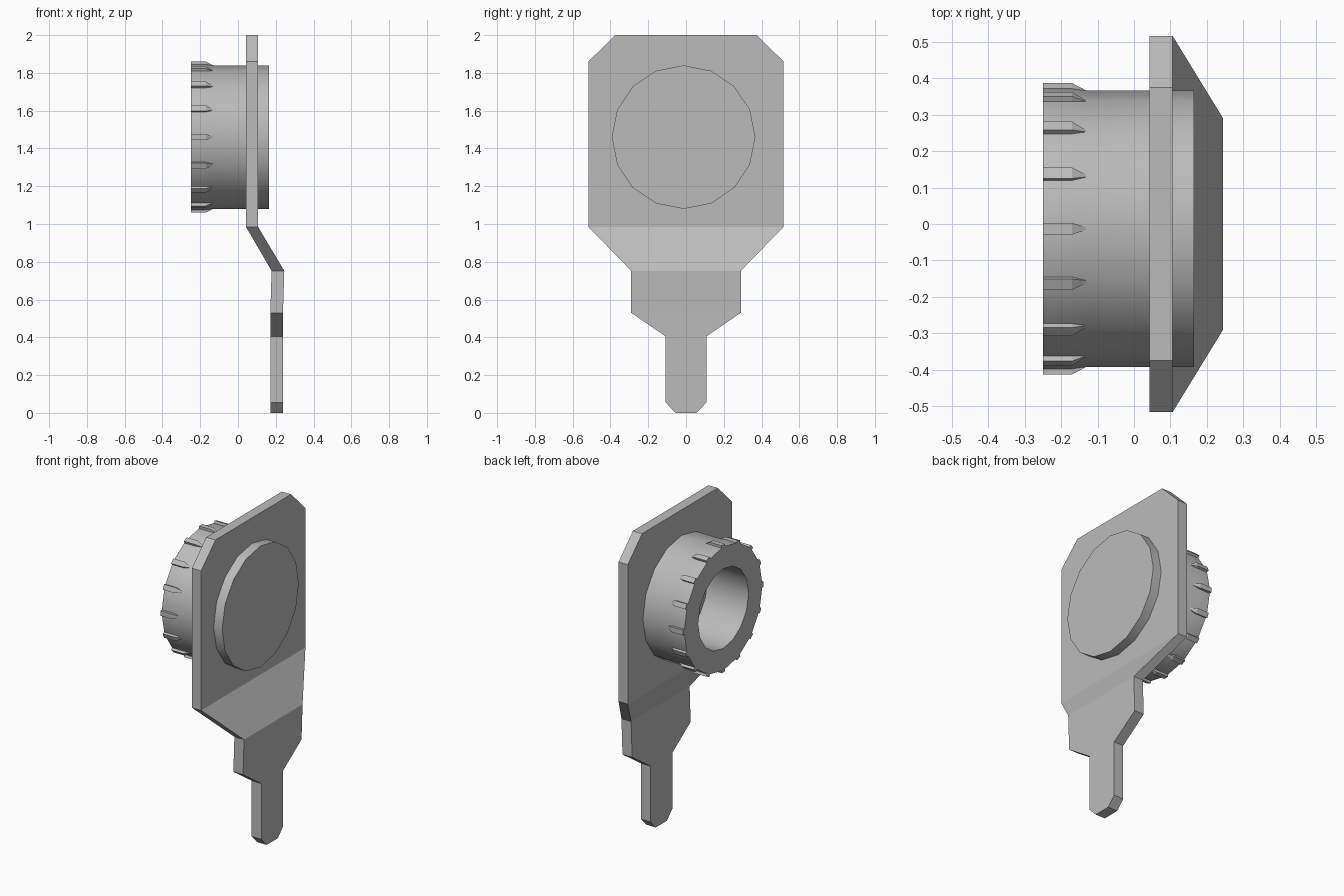
import bpy
import bmesh
import math

if "Cube" in bpy.data.objects:
    bpy.data.objects.remove(bpy.data.objects["Cube"], do_unlink=True)

grey = bpy.data.materials.new("plain_grey")
grey.use_nodes = True
COLOUR = (0.5, 0.5, 0.5, 1.0)
grey.diffuse_color = COLOUR
grey.node_tree.nodes["Principled BSDF"].inputs["Base Color"].default_value = COLOUR

SIDES = 16
CY, CZ = -0.013, 1.46      # axis of the round housing


def loft(bm, rings):
    """Join equal-length closed rings and cap both ends."""
    loops = [[bm.verts.new(p) for p in ring] for ring in rings]
    n = len(loops[0])
    for a, b in zip(loops, loops[1:]):
        for i in range(n):
            j = (i + 1) % n
            bm.faces.new((a[i], a[j], b[j], b[i]))
    bm.faces.new(loops[0])
    bm.faces.new(loops[-1][::-1])


def finish(name, bm, smooth=False):
    bmesh.ops.recalc_face_normals(bm, faces=bm.faces[:])
    mesh = bpy.data.meshes.new(name)
    bm.to_mesh(mesh)
    bm.free()
    obj = bpy.data.objects.new(name, mesh)
    bpy.context.collection.objects.link(obj)
    mesh.materials.append(grey)
    if smooth:
        bpy.ops.object.select_all(action='DESELECT')
        obj.select_set(True)
        bpy.context.view_layer.objects.active = obj
        bpy.ops.object.shade_smooth_by_angle(angle=math.radians(30))
    return obj


# Bent mounting plate: height, half width, inner x, outer x
rows = [
    (2.00, 0.375, 0.042, 0.106),
    (1.86, 0.517, 0.042, 0.106),
    (0.985, 0.517, 0.042, 0.106),
    (0.752, 0.29, 0.178, 0.245),
    (0.53, 0.29, 0.171, 0.238),
    (0.405, 0.108, 0.171, 0.238),
    (0.055, 0.108, 0.171, 0.238),
    (0.00, 0.055, 0.171, 0.238),
]
bm = bmesh.new()
loft(bm, [[(x0, -w, z), (x1, -w, z), (x1, w, z), (x0, w, z)]
          for z, w, x0, x1 in rows])
finish("mounting_plate", bm)

# Round housing with a blind bore, turned about the x axis: x, radius
profile = [
    (0.036, 0.25), (-0.25, 0.25), (-0.25, 0.388), (-0.17, 0.388),
    (-0.13, 0.38), (0.165, 0.38),
]
bm = bmesh.new()
angles = [2 * math.pi * i / SIDES for i in range(SIDES)]
loft(bm, [[(x, CY + r * math.sin(a), CZ + r * math.cos(a)) for a in angles]
          for x, r in profile])
finish("round_housing", bm, smooth=True)

# Grip ribs around the rim, tapering into the barrel: x, half width, radius
rib = [(-0.25, 0.016, 0.40), (-0.17, 0.016, 0.40), (-0.13, 0.003, 0.379)]
bm = bmesh.new()
for a in angles:
    s, c = math.sin(a), math.cos(a)
    rings = []
    for x, w, r in rib:
        corners = [(-w, 0.365), (w, 0.365), (w, r), (-w, r)]
        rings.append([(x, CY + h * s + t * c, CZ + h * c - t * s)
                      for t, h in corners])
    loft(bm, rings)
finish("grip_ribs", bm)
